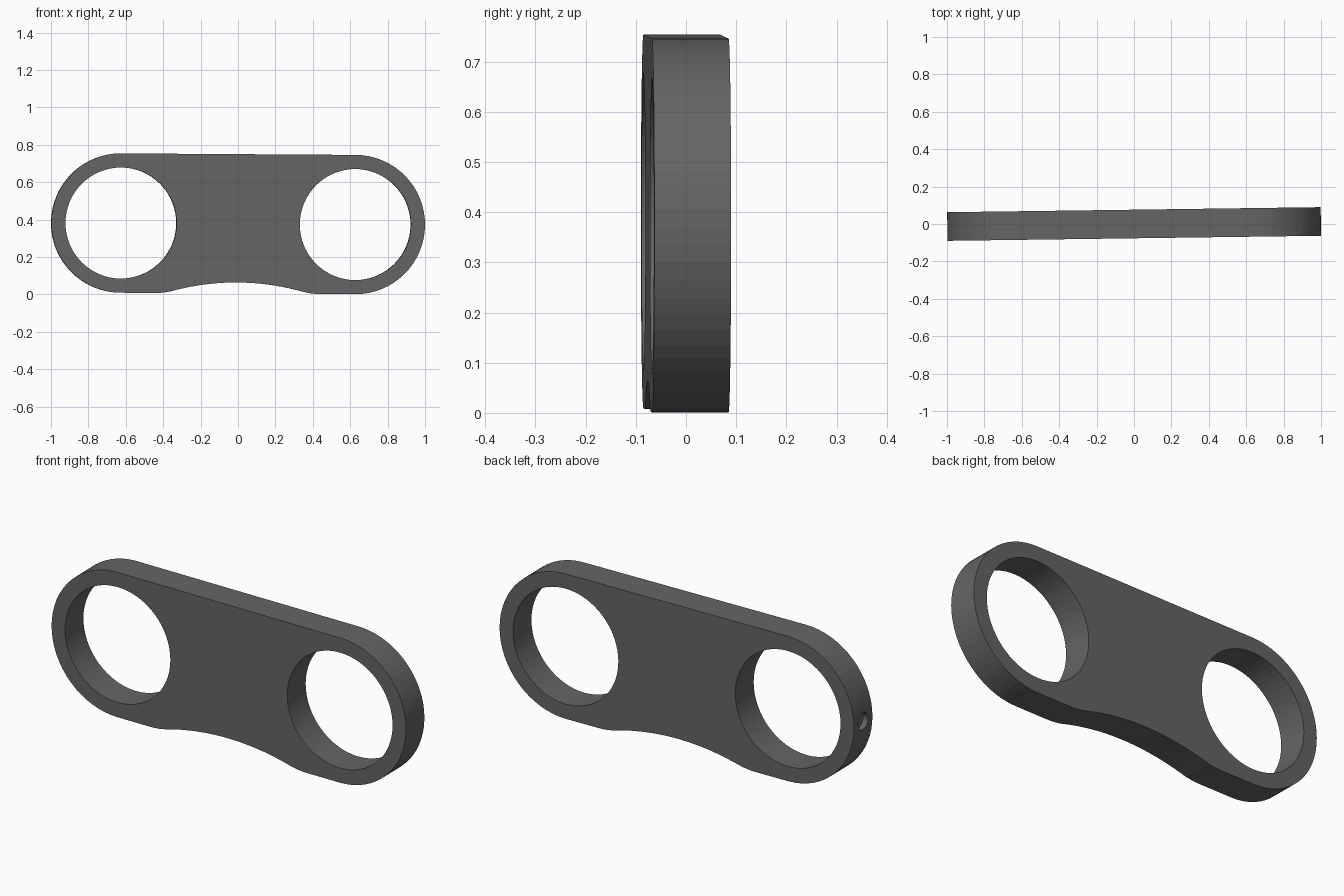
import bpy, bmesh
from math import pi, sin, cos, asin
from mathutils import Matrix

if "Cube" in bpy.data.objects:
    bpy.data.objects.remove(bpy.data.objects["Cube"])

R, CX, T = 0.3725, 0.6265, 0.153      # end radius, end centre, thickness
HOLE_R = 0.297
SEG = 32                              # segments per half circle


def arc(cx, cz, r, a0, a1, n):
    return [(cx + r * cos(a0 + (a1 - a0) * i / n),
             cz + r * sin(a0 + (a1 - a0) * i / n)) for i in range(n + 1)]


def make_object(name, bm):
    bmesh.ops.recalc_face_normals(bm, faces=bm.faces)
    mesh = bpy.data.meshes.new(name)
    bm.to_mesh(mesh)
    bm.free()
    obj = bpy.data.objects.new(name, mesh)
    bpy.context.collection.objects.link(obj)
    return obj


# Dark grey finish
dark = bpy.data.materials.new("dark_grey")
dark.diffuse_color = (0.13, 0.13, 0.13, 1)
dark.use_nodes = True
dark.node_tree.nodes["Principled BSDF"].inputs["Base Color"].default_value = dark.diffuse_color

# Link plate: rounded ends with a shallow arched relief along the bottom
half, rise = 0.39, 0.059
relief_r = (half ** 2 + rise ** 2) / (2 * rise)
a = asin(half / relief_r)
outline = arc(CX, 0, R, -pi / 2, pi / 2, SEG)
outline += arc(-CX, 0, R, pi / 2, 3 * pi / 2, SEG)
outline += arc(0, -R + rise - relief_r, relief_r, pi / 2 + a, pi / 2 - a, 12)

bm = bmesh.new()
verts = [bm.verts.new((x, -T / 2, z)) for x, z in outline]
bm.faces.new(verts)
# soften the two relief corners
bmesh.ops.bevel(bm, geom=[verts[-13], verts[-1]], offset=0.045, segments=4,
                profile=0.5, affect='VERTICES', offset_type='OFFSET')
ext = bmesh.ops.extrude_face_region(bm, geom=bm.faces[:])
bmesh.ops.translate(bm, vec=(0, T, 0),
                    verts=[v for v in ext["geom"] if isinstance(v, bmesh.types.BMVert)])
plate = make_object("link_plate", bm)
plate.data.materials.append(dark)
plate.location = (0, 0, 0.3775)
plate.rotation_euler = (0, 0.0065, 0.0135)


def cut_cylinder(name, loc, r, depth, axis, seg):
    bm = bmesh.new()
    turn = Matrix.Rotation(pi / 2, 4, axis)
    bmesh.ops.create_cone(bm, cap_ends=True, segments=seg, radius1=r, radius2=r,
                          depth=depth, matrix=Matrix.Translation(loc) @ turn)
    cutter = make_object(name, bm)
    cutter.data.materials.append(dark)
    cutter.parent = plate
    cutter.hide_render = True
    cutter.hide_set(True)
    mod = plate.modifiers.new(name, 'BOOLEAN')
    mod.operation = 'DIFFERENCE'
    mod.solver = 'EXACT'
    mod.object = cutter


# Two large through holes and a small blind hole in the left end
for side, label in ((-1, "left"), (1, "right")):
    cut_cylinder(label + "_hole_cutter", (side * CX, 0, 0), HOLE_R, 0.5, 'X', 2 * SEG)
cut_cylinder("end_hole_cutter", (-1.02, 0, 0), 0.042, 0.1, 'Y', 24)
